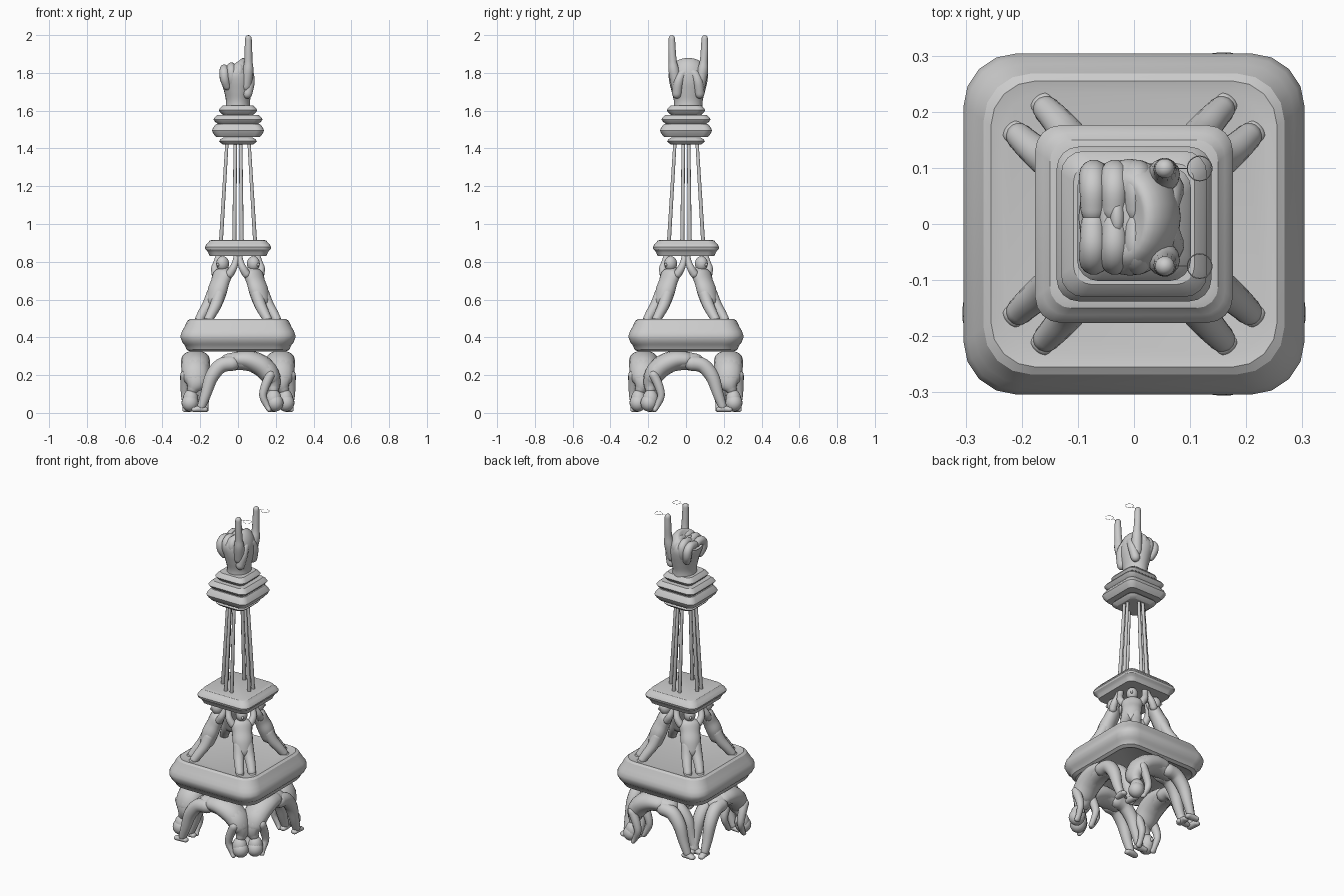
import bpy, bmesh, math
from mathutils import Vector, Matrix

if "Cube" in bpy.data.objects:
    bpy.data.objects.remove(bpy.data.objects["Cube"])

ID = Matrix.Identity(4)

def finish(bm, name, M=ID, angle=40):
    bm.transform(M)
    bmesh.ops.recalc_face_normals(bm, faces=bm.faces)
    me = bpy.data.meshes.new(name)
    bm.to_mesh(me)
    bm.free()
    ob = bpy.data.objects.new(name, me)
    bpy.context.collection.objects.link(ob)
    bpy.ops.object.select_all(action='DESELECT')
    ob.select_set(True)
    bpy.context.view_layer.objects.active = ob
    bpy.ops.object.shade_smooth_by_angle(angle=math.radians(angle))
    return ob

def skin(bm, rings):
    vs = [[bm.verts.new(p) for p in r] for r in rings]
    n = len(vs[0])
    for a, b in zip(vs, vs[1:]):
        for i in range(n):
            bm.faces.new((a[i], a[(i + 1) % n], b[(i + 1) % n], b[i]))
    bm.faces.new(vs[0][::-1])
    bm.faces.new(vs[-1])

def slab(name, profile, radius):
    """Rounded square plate; profile = (half width, z) from bottom to top."""
    bm = bmesh.new()
    rings = []
    for h, z in profile:
        r, ring = radius * h / max(p[0] for p in profile), []
        for q in range(4):
            for k in range(5):
                a = math.pi / 2 * (q + k / 4)
                cx = (h - r) * (1 if q in (0, 3) else -1)
                cy = (h - r) * (1 if q < 2 else -1)
                ring.append((cx + r * math.cos(a), cy + r * math.sin(a), z))
        rings.append(ring)
    skin(bm, rings)
    return finish(bm, name, angle=30)

def limb(name, pts, M=ID, side=(0, 1, 0), sides=14, steps=5):
    """Smooth tapering tube; pts = (x, y, z, half width along side, half thickness)."""
    P = [Vector(p) if len(p) == 5 else Vector((*p, p[3])) for p in pts]
    path = []
    for i in range(len(P) - 1):
        p0, p1, p2, p3 = P[max(i - 1, 0)], P[i], P[i + 1], P[min(i + 2, len(P) - 1)]
        for k in range(steps):
            t = k / steps
            path.append(0.5 * (2 * p1 + (p2 - p0) * t + (2 * p0 - 5 * p1 + 4 * p2 - p3) * t * t
                               + (3 * p1 - p0 - 3 * p2 + p3) * t ** 3))
    path.append(P[-1])
    stations = []
    for i, p in enumerate(path):
        d = Vector(path[min(i + 1, len(path) - 1)][:3]) - Vector(path[max(i - 1, 0)][:3])
        stations.append((Vector(p[:3]), d.normalized(), p[3], p[4]))

    def cap(st, sgn):
        c, d, a, b = st
        m = min(a, b)
        return [(c + d * sgn * m * math.sin(t), d, a * math.cos(t), b * math.cos(t)) for t in (0.5, 1.0, 1.4)]
    stations = cap(stations[0], -1)[::-1] + stations + cap(stations[-1], 1)
    rings = []
    for c, d, a, b in stations:
        w = Vector(side)
        w = (w - d * w.dot(d)).normalized()
        n = d.cross(w)
        rings.append([c + w * a * math.cos(2 * math.pi * k / sides) + n * b * math.sin(2 * math.pi * k / sides)
                      for k in range(sides)])
    bm = bmesh.new()
    skin(bm, rings)
    return finish(bm, name, M, 50)

def ball(name, loc, scale, M=ID):
    bm = bmesh.new()
    bmesh.ops.create_uvsphere(bm, u_segments=18, v_segments=12, radius=1)
    bm.transform(Matrix.Translation(loc) @ Matrix.Diagonal((*scale, 1)))
    return finish(bm, name, M)

# platforms
slab("lower_platform", [(.235, .335), (.255, .325), (.272, .335), (.283, .36), (.292, .368), (.303, .395),
                        (.304, .41), (.297, .432), (.285, .452), (.268, .488), (.255, .497), (.235, .492)], .095)
slab("middle_platform", [(.14, .83), (.15, .83), (.158, .85), (.163, .857), (.173, .866), (.176, .877),
                         (.168, .892), (.162, .897), (.15, .912), (.14, .915)], .045)
for i, (z0, z1, h) in enumerate([(1.42, 1.458, .1), (1.46, 1.53, .138), (1.53, 1.578, .13), (1.578, 1.627, .102)]):
    d, g = z1 - z0, .022
    slab(f"collar_{i}", [(h - 1.8 * g, z0), (h - g, z0), (h - .3 * g, z0 + .28 * d), (h, z0 + .5 * d),
                         (h - .3 * g, z0 + .72 * d), (h - g, z1), (h - 1.8 * g, z1)], .04)

# paired rods on each side of the shaft
for q in range(4):
    R = Matrix.Rotation(q * math.pi / 2, 4, 'Z')
    for s in (-1, 1):
        limb(f"shaft_rod_{q}_{s}", [(s * .02, -.092, .88, .011), (s * .014, -.058, 1.44, .009)], R,
             side=(1, 0, 0), sides=10, steps=1)

# bridging figures under the lower platform, feet at one corner and head at the next
SWAP = Matrix(((0, -1, 0, 0), (-1, 0, 0, 0), (0, 0, 1, 0), (0, 0, 0, 1)))
MX, MY = Matrix.Diagonal((-1, 1, 1, 1)), Matrix.Diagonal((1, -1, 1, 1))
for tag, M in (("front", ID), ("right", SWAP), ("back", MY), ("left", MX @ SWAP)):
    y0 = -.225
    limb(f"{tag}_torso", [(-.05, y0, .268, .058, .047), (.02, y0, .276, .064, .051), (.09, y0, .265, .07, .054),
                          (.155, y0, .225, .073, .054), (.185, y0, .165, .062, .042), (.188, y0 - .015, .125, .03, .028)], M)
    # open jacket flaring outward toward the hem
    limb(f"{tag}_jacket", [(.0, y0, .282, .07, .044), (.06, y0, .278, .077, .053),
                           (.13, y0, .245, .076, .057), (.175, y0, .19, .068, .05)], M, sides=16)
    for s in (-1, 1):
        y = y0 + s * .034
        limb(f"{tag}_leg_{s}", [(-.03, y, .262, .04), (-.09, y, .25, .04), (-.14, y + s * .004, .19, .037),
                                (-.17, y + s * .006, .1, .029), (-.193, y + s * .004, .035, .023)], M)
        limb(f"{tag}_shoe_{s}", [(-.172, y + s * .004, .018, .019, .014), (-.2, y + s * .004, .022, .021, .019),
                                 (-.233, y + s * .008, .017, .019, .013)], M)
        ya = y0 + s * .056
        limb(f"{tag}_arm_{s}", [(.17, ya, .2, .025), (.145, ya, .145, .024), (.132, ya, .09, .02),
                                (.152, ya - s * .004, .04, .016), (.165, ya - s * .004, .016, .018, .012)], M)
    ball(f"{tag}_head", (.188, y0 - .026, .07), (.043, .041, .055), M)
    ball(f"{tag}_hair", (.196, y0 - .029, .053), (.045, .045, .046), M)
    ball(f"{tag}_nose", (.146, y0 - .026, .075), (.012, .009, .012), M)

# standing figures at the corners, carrying the middle platform
for q in range(4):
    R = Matrix.Rotation(math.pi / 4 + q * math.pi / 2, 4, 'Z')
    limb(f"bearer_torso_{q}", [(.172, 0, .595, .05, .042), (.155, 0, .645, .058, .046), (.135, 0, .69, .057, .042),
                               (.115, 0, .735, .06, .039), (.105, 0, .76, .03, .025)], R)
    ball(f"bearer_head_{q}", (.115, 0, .79), (.036, .033, .04), R)
    ball(f"bearer_nose_{q}", (.149, 0, .785), (.01, .007, .009), R)
    for s in (-1, 1):
        limb(f"bearer_leg_{q}_{s}", [(.165, s * .024, .63, .033), (.193, s * .029, .575, .031),
                                     (.228, s * .033, .53, .027), (.255, s * .034, .495, .024)], R)
        limb(f"bearer_shoe_{q}_{s}", [(.25, s * .034, .492, .022, .014), (.272, s * .036, .489, .021, .012)], R)
        limb(f"bearer_arm_{q}_{s}", [(.115, s * .052, .735, .022), (.105, s * .068, .765, .02),
                                     (.088, s * .07, .8, .017), (.075, s * .067, .835, .017)], R)

# clasped pair of hands with raised index fingers, mirrored about the middle
Y = .012
limb("wrist_and_palms", [(0, Y, 1.6, .076, .068), (0, Y, 1.65, .076, .064), (0, Y, 1.7, .088, .073),
                         (-.002, Y, 1.75, .1, .085), (-.008, Y, 1.79, .104, .091), (-.014, Y, 1.82, .095, .084),
                         (-.028, Y, 1.838, .07, .055), (-.03, Y, 1.842, .03, .012)], sides=24)
for s in (-1, 1):
    T = Matrix.Translation((0, Y, 0)) @ Matrix.Diagonal((1, s, 1, 1))
    for i, (x, dz) in enumerate([(-.073, -.014), (-.035, -.003), (.006, .003)]):
        limb(f"folded_finger_{i}_{s}", [(x * .8, .062, 1.73, .022), (x * .95, .076, 1.78 + dz, .025),
                                        (x, .074, 1.815 + dz, .025), (x, .05, 1.834 + dz, .024),
                                        (x, .012, 1.83 + dz, .022)], T, side=(1, 0, 0))
    limb(f"index_finger_{s}", [(.042, .06, 1.73, .03), (.053, .076, 1.81, .029), (.055, .082, 1.86, .022),
                               (.055, .086, 1.925, .02), (.055, .087, 1.982, .0175)], T, side=(1, 0, 0))
    limb(f"thumb_{s}", [(.05, .06, 1.69, .026), (.062, .052, 1.75, .027), (.06, .036, 1.79, .025),
                        (.055, .014, 1.805, .024)], T)
    # thin wire hoops beside the fingertips
    limb(f"hoop_wire_{s}", [(.06, .087, 1.987, .001), (.095, .087, 1.987, .001)], T, sides=6, steps=1)
    bpy.ops.mesh.primitive_torus_add(major_radius=.022, minor_radius=.001, major_segments=24, minor_segments=6,
                                     location=(.117, Y + s * .087, 1.987))
    bpy.context.object.name = f"hoop_{s}"
